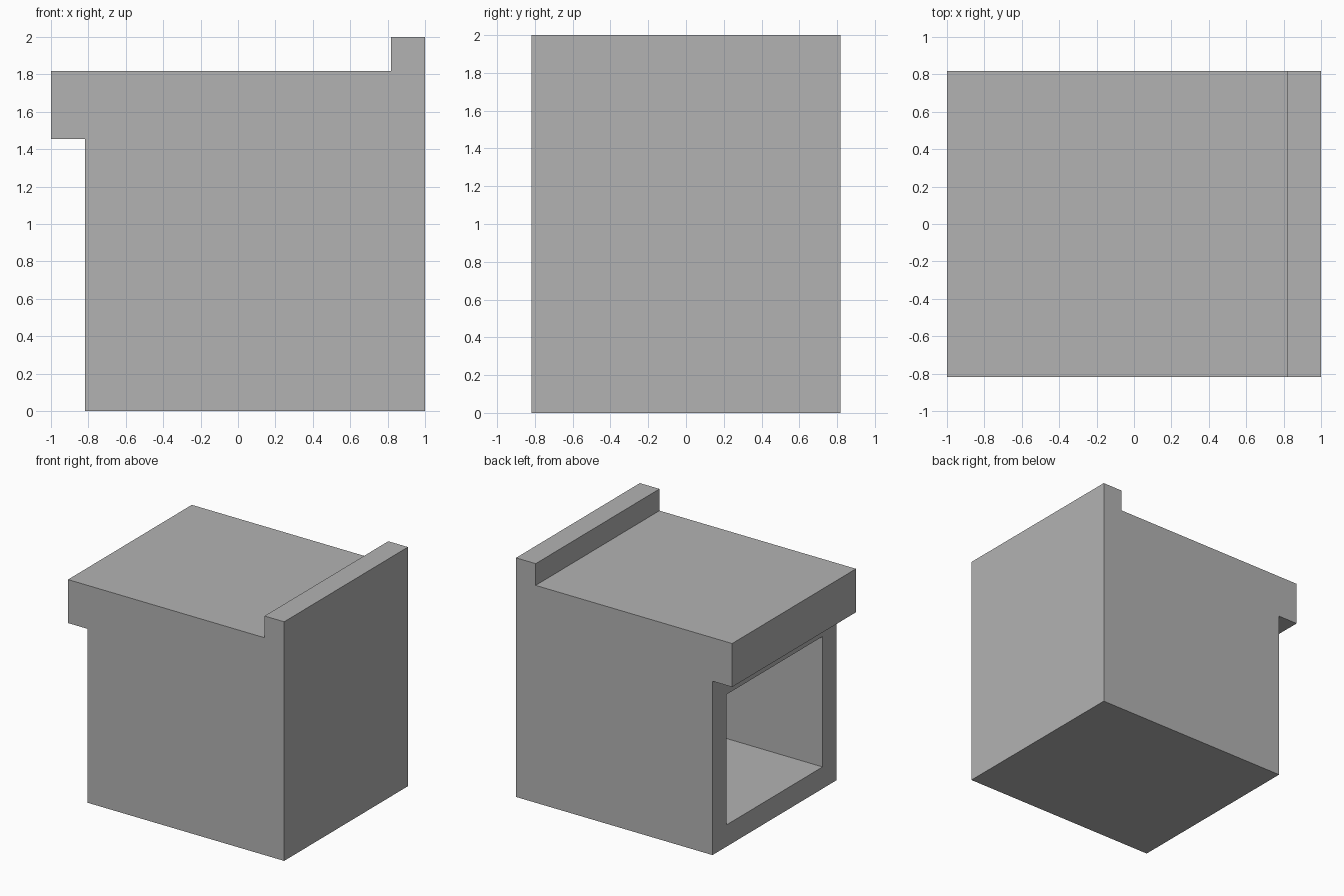
import bpy
import bmesh
from mathutils import Vector

cube = bpy.data.objects.get("Cube")
if cube:
    bpy.data.objects.remove(cube, do_unlink=True)

U = 2 / 11            # wall thickness, the module of the whole shape
HALF_DEPTH = 4.5 * U

grey = bpy.data.materials.new("plain grey")
grey.use_nodes = True
colour = (0.45, 0.45, 0.45, 1)
grey.diffuse_color = colour
grey.node_tree.nodes["Principled BSDF"].inputs["Base Color"].default_value = colour

# Side profile in wall units: body, raised lip on the left, overhang on the right
profile = [(-4.5, 0), (5.5, 0), (5.5, 11), (4.5, 11),
           (4.5, 10), (-5.5, 10), (-5.5, 8), (-4.5, 8)]

bm = bmesh.new()
outline = bm.faces.new([bm.verts.new((x * U, -HALF_DEPTH, z * U)) for x, z in profile])
extruded = bmesh.ops.extrude_face_region(bm, geom=[outline])["geom"]
bmesh.ops.translate(bm, vec=(0, 2 * HALF_DEPTH, 0),
                    verts=[g for g in extruded if isinstance(g, bmesh.types.BMVert)])
bmesh.ops.recalc_face_normals(bm, faces=bm.faces)

# Hollow the body through the wall below the overhang
bm.normal_update()
wall = min((f for f in bm.faces if f.normal.x < -0.9),
           key=lambda f: f.calc_center_median().z)
bmesh.ops.inset_region(bm, faces=[wall], thickness=U, use_even_offset=True)
cavity = bmesh.ops.extrude_discrete_faces(bm, faces=[wall])["faces"][0]
bmesh.ops.translate(bm, vec=Vector((9 * U, 0, 0)), verts=cavity.verts)
bmesh.ops.recalc_face_normals(bm, faces=bm.faces)

mesh = bpy.data.meshes.new("hollow_block")
bm.to_mesh(mesh)
bm.free()
mesh.materials.append(grey)
block = bpy.data.objects.new("hollow_block", mesh)
bpy.context.collection.objects.link(block)
